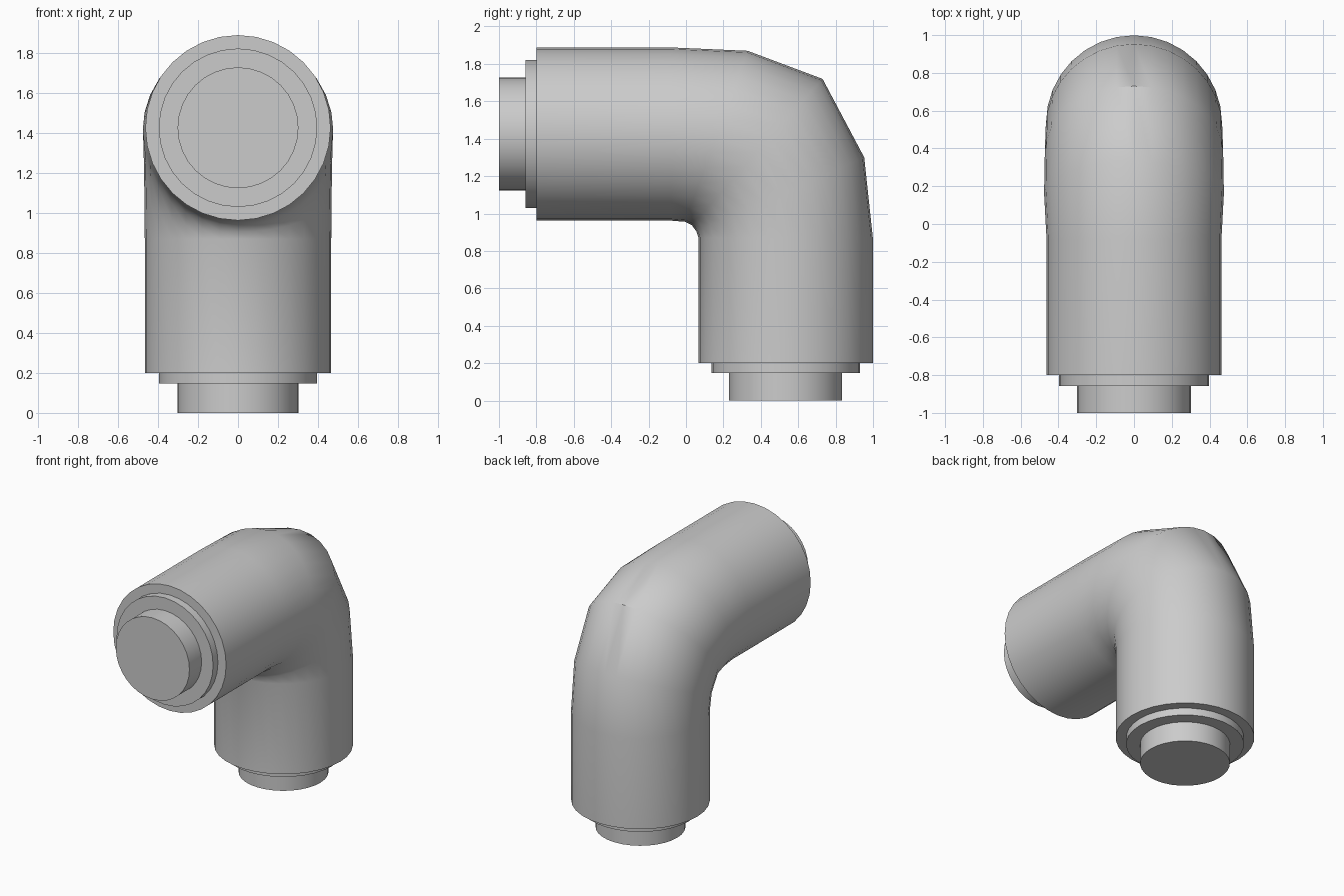
import bpy, bmesh, math
from mathutils import Vector

if "Cube" in bpy.data.objects:
    bpy.data.objects.remove(bpy.data.objects["Cube"])

SIDES = 32
AXIS_Y, AXIS_Z = 0.533, 1.425   # axes of the vertical and horizontal legs
R = 0.466


def down(z, r):
    """Horizontal ring of the vertical leg: outer (y, z), inner (y, z), half width."""
    return ((AXIS_Y + r, z), (AXIS_Y - r, z), r)


def out(y, r):
    """Upright ring of the horizontal leg."""
    return ((y, AXIS_Z + r), (y, AXIS_Z - r), r)


def sweep(name, rings):
    """Skin a row of elliptical rings and cap both ends."""
    bm = bmesh.new()
    loops = []
    for o, i, half_x in rings:
        outer, inner = Vector((0, *o)), Vector((0, *i))
        mid, arm = (outer + inner) / 2, (outer - inner) / 2
        loop = []
        for k in range(SIDES):
            a = 2 * math.pi * k / SIDES
            loop.append(bm.verts.new(mid + arm * math.cos(a) + Vector((half_x * math.sin(a), 0, 0))))
        loops.append(loop)
    for a, b in zip(loops, loops[1:]):
        for k in range(SIDES):
            n = (k + 1) % SIDES
            bm.faces.new((a[k], a[n], b[n], b[k]))
    bm.faces.new(loops[0])
    bm.faces.new(loops[-1])
    bmesh.ops.recalc_face_normals(bm, faces=bm.faces)
    mesh = bpy.data.meshes.new(name)
    bm.to_mesh(mesh)
    bm.free()
    obj = bpy.data.objects.new(name, mesh)
    bpy.context.collection.objects.link(obj)
    bpy.ops.object.select_all(action='DESELECT')
    obj.select_set(True)
    bpy.context.view_layer.objects.active = obj
    bpy.ops.object.shade_smooth_by_angle(angle=math.radians(40))
    return obj


# stepped lower end, bend, stepped front end
sweep("pipe_elbow", [
    down(0.0, 0.302), down(0.147, 0.302), down(0.147, 0.396), down(0.2, 0.396),
    down(0.2, R), down(0.87, R),
    ((0.953, 1.30), (0.055, 0.905), 0.468),
    ((0.73, 1.72), (0.032, 0.937), 0.472),
    ((0.33, 1.87), (-0.005, 0.956), 0.476),
    out(-0.08, 0.463), out(-0.8, 0.463),
    out(-0.8, 0.396), out(-0.857, 0.396), out(-0.857, 0.302), out(-1.0, 0.302),
])
